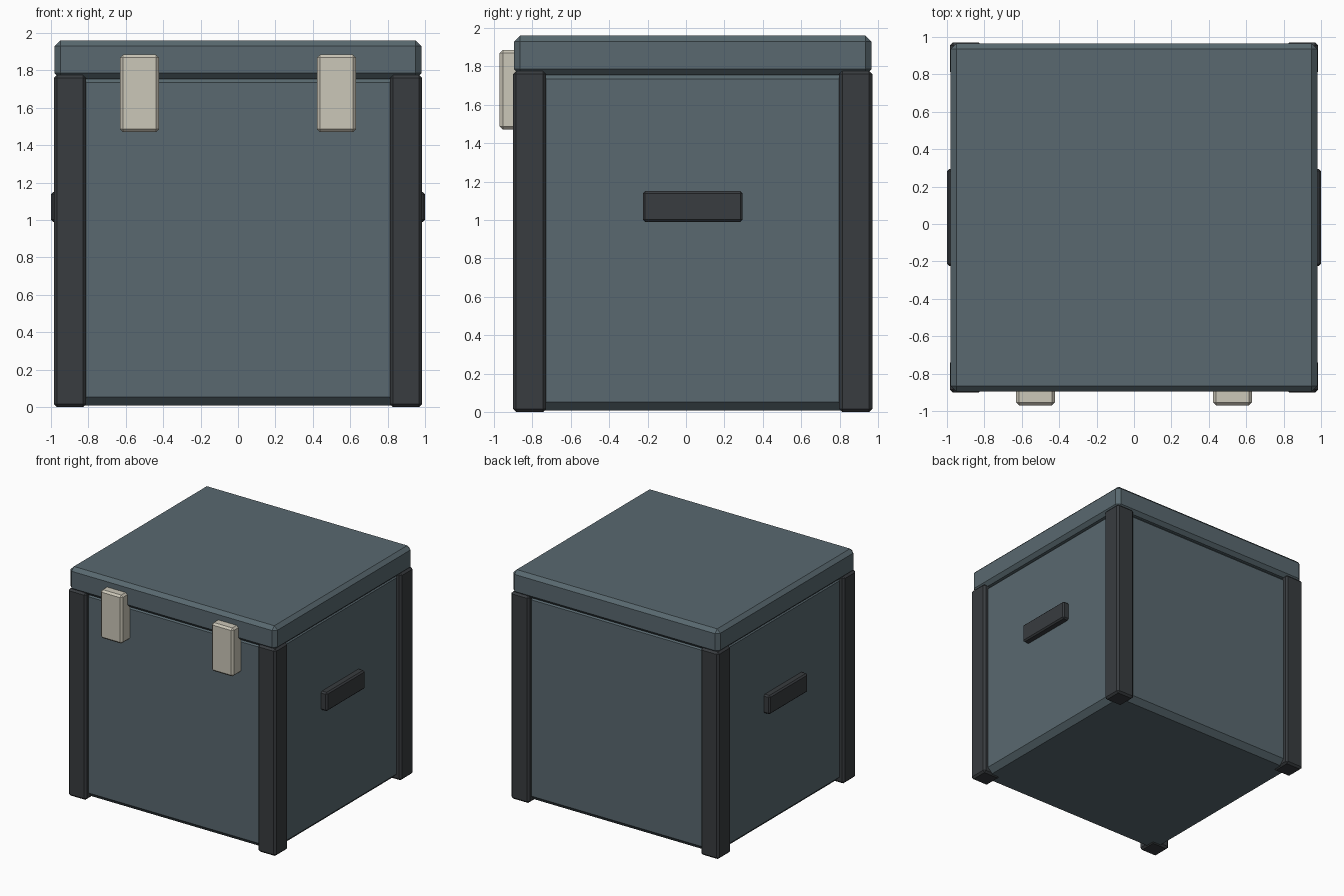
import bpy, bmesh

if "Cube" in bpy.data.objects:
    bpy.data.objects.remove(bpy.data.objects["Cube"])

CY = 0.035  # box centre in y (clasps stick out at the front)


def material(name, rgb):
    m = bpy.data.materials.new(name)
    m.diffuse_color = (*rgb, 1)
    m.use_nodes = True
    m.node_tree.nodes["Principled BSDF"].inputs["Base Color"].default_value = m.diffuse_color
    return m


shell = material("slate", (0.10, 0.14, 0.16))
dark = material("charcoal", (0.04, 0.045, 0.05))
metal = material("pale_metal", (0.60, 0.57, 0.48))


def box(name, lo, hi, bevel, mat):
    """Chamfered box between two opposite corners."""
    mesh = bpy.data.meshes.new(name)
    bm = bmesh.new()
    bmesh.ops.create_cube(bm, size=1)
    for v in bm.verts:
        v.co = [(l + h) / 2 + c * (h - l) for l, h, c in zip(lo, hi, v.co)]
    bm.to_mesh(mesh)
    bm.free()
    mesh.materials.append(mat)
    ob = bpy.data.objects.new(name, mesh)
    bpy.context.collection.objects.link(ob)
    mod = ob.modifiers.new("chamfer", 'BEVEL')
    mod.width = bevel
    mod.segments = 1
    return ob


def side_box(name, x, y, z, bevel, mat, sx=1, sy=1):
    """Box from ranges, reflected by sx about x = 0 and by sy about the box centre."""
    xs = sorted(sx * v for v in x)
    ys = sorted(CY + sy * v for v in y)
    return box(name, (xs[0], ys[0], z[0]), (xs[1], ys[1], z[1]), bevel, mat)


# Body and lid
side_box("body", (-0.945, 0.945), (-0.895, 0.895), (0.008, 1.78), 0.045, shell)
side_box("lid", (-0.98, 0.98), (-0.93, 0.93), (1.755, 1.96), 0.03, shell)

for sx, side in ((-1, "left"), (1, "right")):
    # Corner posts
    for sy, end in ((-1, "front"), (1, "back")):
        side_box(f"{end}_{side}_post", (0.813, 0.985), (0.763, 0.935),
                 (0, 1.775), 0.016, dark, sx, sy)
    # Side handles
    side_box(f"{side}_handle", (0.92, 1.0), (-0.26, 0.26), (0.99, 1.15), 0.012, dark, sx)
    # Front clasps
    side_box(f"{side}_clasp", (0.423, 0.63), (0.875, 1.005),
             (1.47, 1.885), 0.016, metal, sx, -1)
